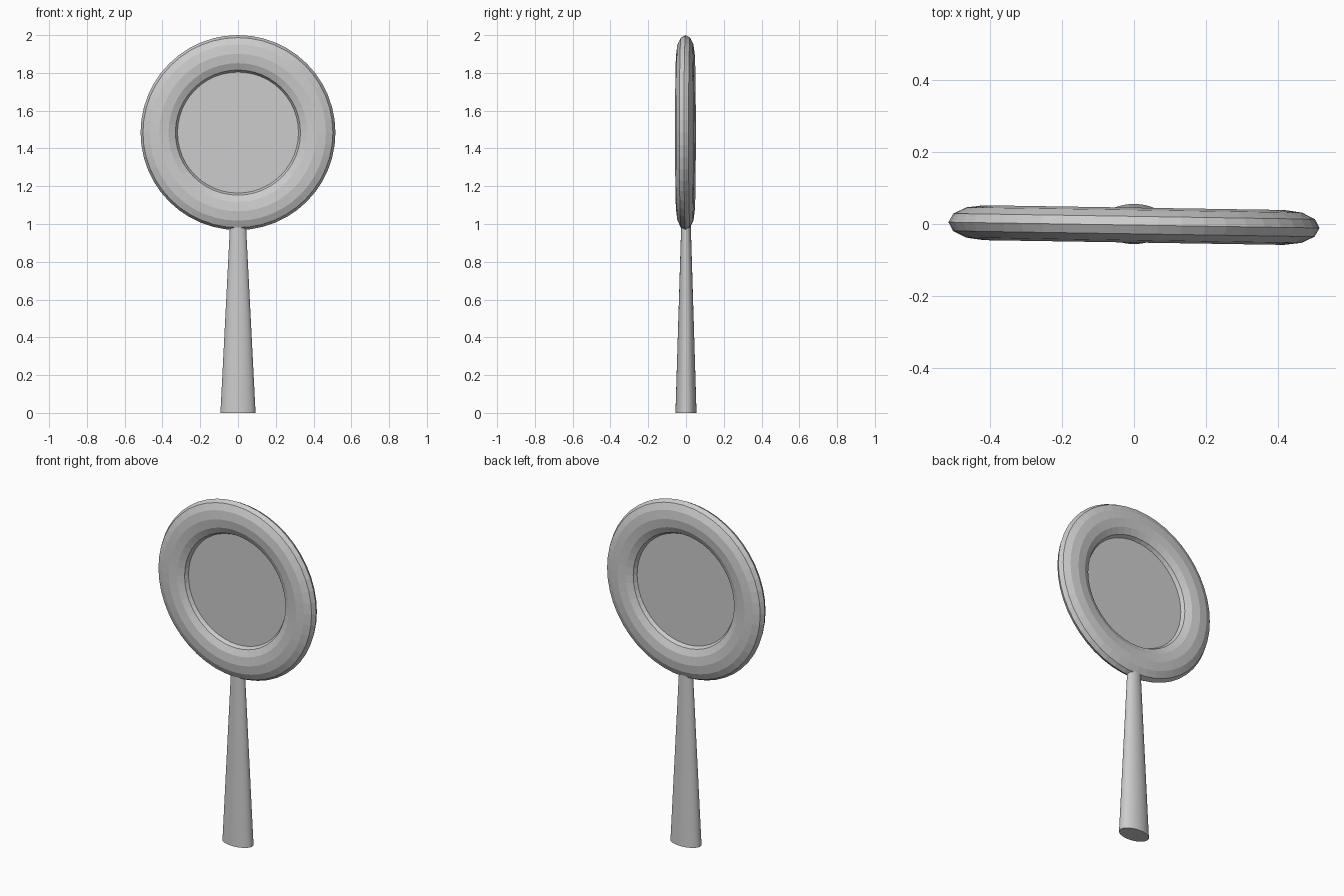
import bpy
from math import radians, pi

if "Cube" in bpy.data.objects:
    bpy.data.objects.remove(bpy.data.objects["Cube"])

CENTRE = (0, -0.003, 1.484)
TILT = radians(-0.9)


def finish(name):
    """Name the active object and bake its scale."""
    ob = bpy.context.object
    ob.name = ob.data.name = name
    bpy.ops.object.transform_apply(location=False, rotation=False, scale=True)
    return ob


# Round frame: a flattened torus facing the front, turned very slightly
bpy.ops.mesh.primitive_torus_add(
    major_segments=48, minor_segments=12, major_radius=0.417, minor_radius=0.099,
    location=CENTRE, rotation=(pi / 2, 0, TILT))
bpy.context.object.scale = (1, 1, 0.49)
finish("frame")

# Flat mirror disc filling the frame opening
bpy.ops.mesh.primitive_cylinder_add(
    vertices=48, radius=0.335, depth=0.008,
    location=CENTRE, rotation=(pi / 2, 0, TILT))
finish("mirror_disc")

# Tapered oval handle, its top buried in the frame
bpy.ops.mesh.primitive_cone_add(
    vertices=32, radius1=0.093, radius2=0.041, depth=1.02, location=(0, 0, 0.51))
handle = bpy.context.object
handle.scale = (1, 0.6, 1)
finish("handle")
bpy.ops.object.shade_smooth_by_angle()
